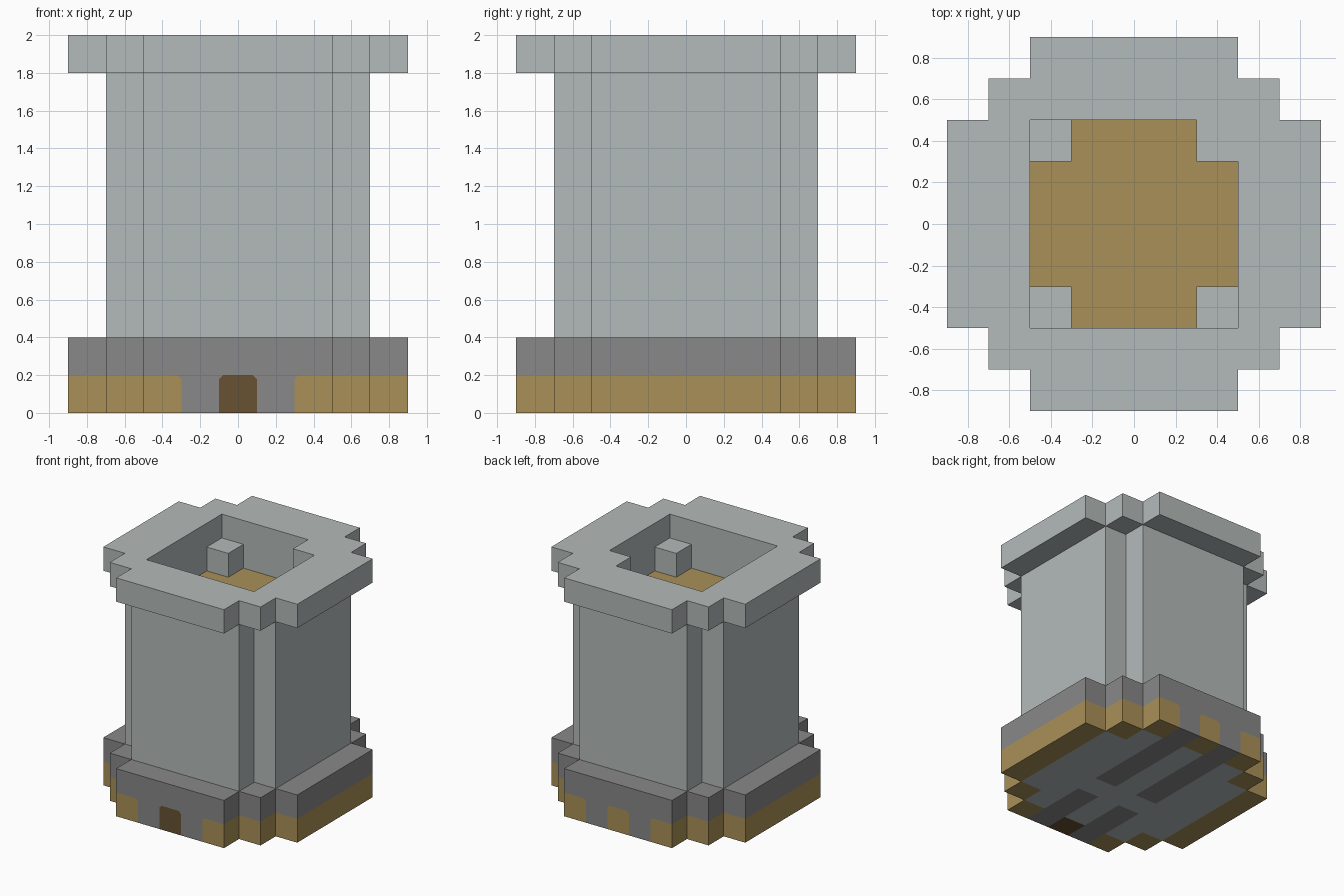
import bpy, bmesh
from mathutils import Vector

cube = bpy.data.objects.get("Cube")
if cube:
    bpy.data.objects.remove(cube, do_unlink=True)


def linear(v):
    v /= 255
    return v / 12.92 if v < 0.04045 else ((v + 0.055) / 1.055) ** 2.4


def material(name, *rgb):
    mat = bpy.data.materials.new(name)
    mat.use_nodes = True
    colour = [linear(c) for c in rgb] + [1]
    mat.diffuse_color = colour
    mat.node_tree.nodes["Principled BSDF"].inputs["Base Color"].default_value = colour
    return mat


LIGHT, SAND, STONE, DOOR = range(4)
MATERIALS = [material("light_stone", 180, 187, 186), material("sand", 169, 144, 87),
             material("dark_stone", 136, 136, 136), material("door_brown", 103, 81, 50)]


def four_way(quarter):
    """Repeat one quarter of an outline by quarter turns."""
    points = []
    for _ in range(4):
        points += quarter
        quarter = [(-y, x) for x, y in quarter]
    return points


def prism(outline, bottom, top):
    bm = bmesh.new()
    face = bm.faces.new([bm.verts.new((x, y, bottom)) for x, y in outline])
    extruded = bmesh.ops.extrude_face_region(bm, geom=[face], use_keep_orig=True)
    verts = [g for g in extruded["geom"] if isinstance(g, bmesh.types.BMVert)]
    bmesh.ops.translate(bm, verts=verts, vec=(0, 0, top - bottom))
    bmesh.ops.recalc_face_normals(bm, faces=bm.faces)
    return bm


def finish(name, bm):
    mesh = bpy.data.meshes.new(name)
    bm.to_mesh(mesh)
    bm.free()
    for mat in MATERIALS:
        mesh.materials.append(mat)
    obj = bpy.data.objects.new(name, mesh)
    bpy.context.collection.objects.link(obj)
    return obj


def carve(obj, bm):
    """Cut a prism out of a part; the floor of the cut is sand."""
    for f in bm.faces:
        f.material_index = SAND if f.normal.z < -0.5 else LIGHT
    cutter = finish("cutter", bm)
    cutter.hide_render = True
    mod = obj.modifiers.new("carve", "BOOLEAN")
    mod.operation = "DIFFERENCE"
    mod.solver = "EXACT"
    mod.object = cutter
    bpy.context.view_layer.objects.active = obj
    bpy.ops.object.modifier_apply(modifier=mod.name)
    bpy.data.objects.remove(cutter, do_unlink=True)


wide = four_way([(.9, .5), (.7, .5), (.7, .7), (.5, .7), (.5, .9)])
narrow = four_way([(.7, .5), (.5, .5), (.5, .7)])
well = four_way([(.5, .3), (.3, .3), (.3, .5)])
opening = [(.5, .3), (.3, .3), (.3, .5), (-.5, .5), (-.5, -.5), (.5, -.5)]

# Tower shaft with a sunken sand floor
shaft = finish("tower_shaft", prism(narrow, .4, 1.8))
carve(shaft, prism(well, 1.6, 2.2))

# Overhanging rim, open in the middle
rim = finish("tower_rim", prism(wide, 1.8, 2))
carve(rim, prism(opening, 1.7, 2.2))

# Base, cut along block lines so that each block takes one colour
bm = prism(wide, 0, .4)
cuts = [(0, v * s) for v in (.1, .3, .5, .7) for s in (-1, 1)]
cuts += [(1, v) for v in (-.7, -.5, -.3, -.1, .5, .7)] + [(2, .2)]
for axis, value in cuts:
    normal = Vector((0, 0, 0))
    normal[axis] = 1
    bmesh.ops.bisect_plane(bm, geom=bm.verts[:] + bm.edges[:] + bm.faces[:],
                           plane_co=normal * value, plane_no=normal)


def block_colour(p):
    x, y = abs(p.x), abs(p.y)
    inside = (x < .7 and y < .5) or (x < .5 and y < .7)
    if p.z > .2 or (.1 < x < .3 and not -.3 < p.y < -.1):
        return STONE
    if inside:
        return LIGHT
    return DOOR if x < .1 and p.y < 0 else SAND


for f in bm.faces:
    f.material_index = block_colour(f.calc_center_median() - f.normal * .1)

# Clipped upper corners on the doorway and the front and back panels
for y in (-.9, .9):
    for x, side in ((-.3, 1), (-.1, -1), (.1, 1), (.3, -1)):
        target = Vector((x - side * .1, y, .1))
        f = min(bm.faces, key=lambda g: (g.calc_center_median() - target).length)
        bmesh.ops.bisect_plane(bm, geom=[f] + f.edges[:] + f.verts[:],
                               plane_co=(x - side * .02, y, .2), plane_no=(side, 0, 1))
for f in bm.faces:
    if f.calc_area() < .001:
        f.material_index = STONE
finish("tower_base", bm)
